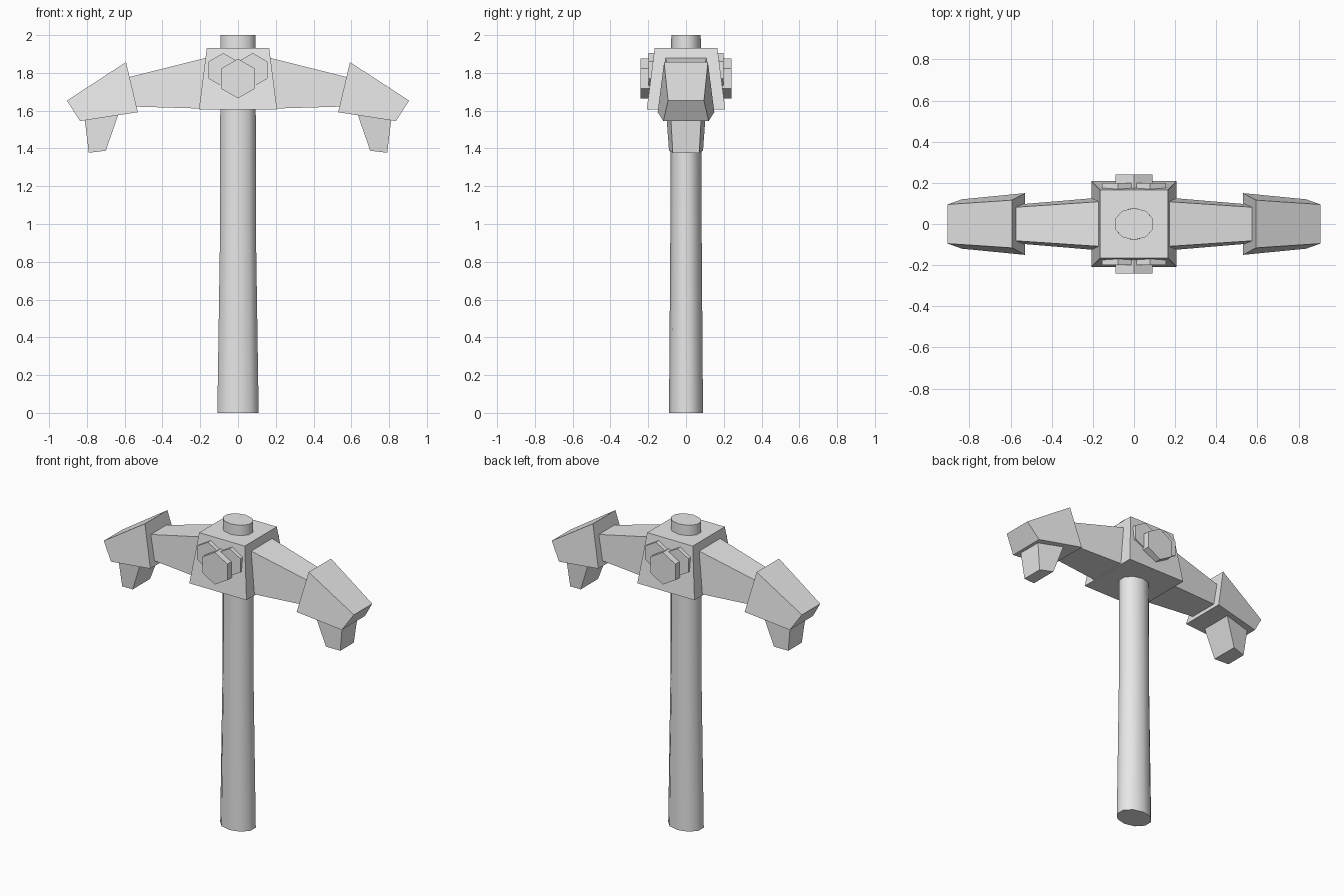
import bpy, bmesh, math

cube = bpy.data.objects.get("Cube")
if cube:
    bpy.data.objects.remove(cube, do_unlink=True)

grey = bpy.data.materials.new("plain_grey")
grey.use_nodes = True
grey.diffuse_color = (0.8, 0.8, 0.8, 1)
grey.node_tree.nodes["Principled BSDF"].inputs["Base Color"].default_value = (0.8, 0.8, 0.8, 1)


def loft(name, rings):
    """Skin a list of equal-length point rings and cap both ends."""
    bm = bmesh.new()
    loops = [[bm.verts.new(p) for p in ring] for ring in rings]
    n = len(loops[0])
    for a, b in zip(loops, loops[1:]):
        for i in range(n):
            j = (i + 1) % n
            bm.faces.new((a[i], a[j], b[j], b[i]))
    bm.faces.new(loops[0][::-1])
    bm.faces.new(loops[-1])
    bmesh.ops.recalc_face_normals(bm, faces=bm.faces)
    mesh = bpy.data.meshes.new(name)
    bm.to_mesh(mesh)
    bm.free()
    mesh.materials.append(grey)
    obj = bpy.data.objects.new(name, mesh)
    bpy.context.collection.objects.link(obj)
    return obj


def rectangle(hx, hy, z):
    return [(-hx, -hy, z), (hx, -hy, z), (hx, hy, z), (-hx, hy, z)]


def oval(hx, hy, z, sides=10):
    angles = [math.pi / 2 + math.tau * i / sides for i in range(sides)]
    return [(hx * math.cos(a), hy * math.sin(a), z) for a in angles]


def section(side, upper, lower):
    """Cross-section between two (x, z, half depth) edges."""
    (xu, zu, yu), (xl, zl, yl) = upper, lower
    return [(side * xu, -yu, zu), (side * xu, yu, zu),
            (side * xl, yl, zl), (side * xl, -yl, zl)]


def hexagon(x, y, z, r):
    angles = [math.pi / 2 + math.tau * i / 6 for i in range(6)]
    return [(x + r * math.cos(a), y, z + r * math.sin(a)) for a in angles]


# Handle, flaring toward the foot
handle = loft("handle", [oval(0.115, 0.09, 0), oval(0.1, 0.083, 0.95),
                         oval(0.098, 0.078, 2)])
bpy.context.view_layer.objects.active = handle
handle.select_set(True)
bpy.ops.object.shade_smooth_by_angle(angle=math.radians(45))
handle.select_set(False)

# Tapered block around the handle
loft("head_block", [rectangle(0.207, 0.208, 1.605), rectangle(0.165, 0.166, 1.932)])

# Arms, end caps and downward spikes
for label, s in (("left", 1), ("right", -1)):
    loft(label + "_arm", [
        section(s, (0.12, 1.892, 0.112), (0.12, 1.609, 0.132)),
        section(s, (0.6, 1.772, 0.08), (0.56, 1.622, 0.095))])
    loft(label + "_end_cap", [
        section(s, (0.593, 1.857, 0.116), (0.53, 1.592, 0.15)),
        section(s, (0.906, 1.653, 0.095), (0.836, 1.545, 0.12))])
    loft(label + "_spike", [
        section(s, (0.63, 1.59, 0.105), (0.812, 1.56, 0.08)),
        section(s, (0.7, 1.388, 0.09), (0.79, 1.377, 0.07))])

# Hexagonal studs on the front and back
for label, d in (("front", -1), ("back", 1)):
    loft(label + "_large_stud", [hexagon(0, d * 0.15, 1.77, 0.105),
                                 hexagon(0, d * 0.24, 1.77, 0.105)])
    for side, s in (("left", 1), ("right", -1)):
        loft(f"{label}_{side}_small_stud", [
            hexagon(s * 0.078, d * 0.15, 1.815, 0.09),
            hexagon(s * 0.078, d * 0.199, 1.815, 0.09)])
